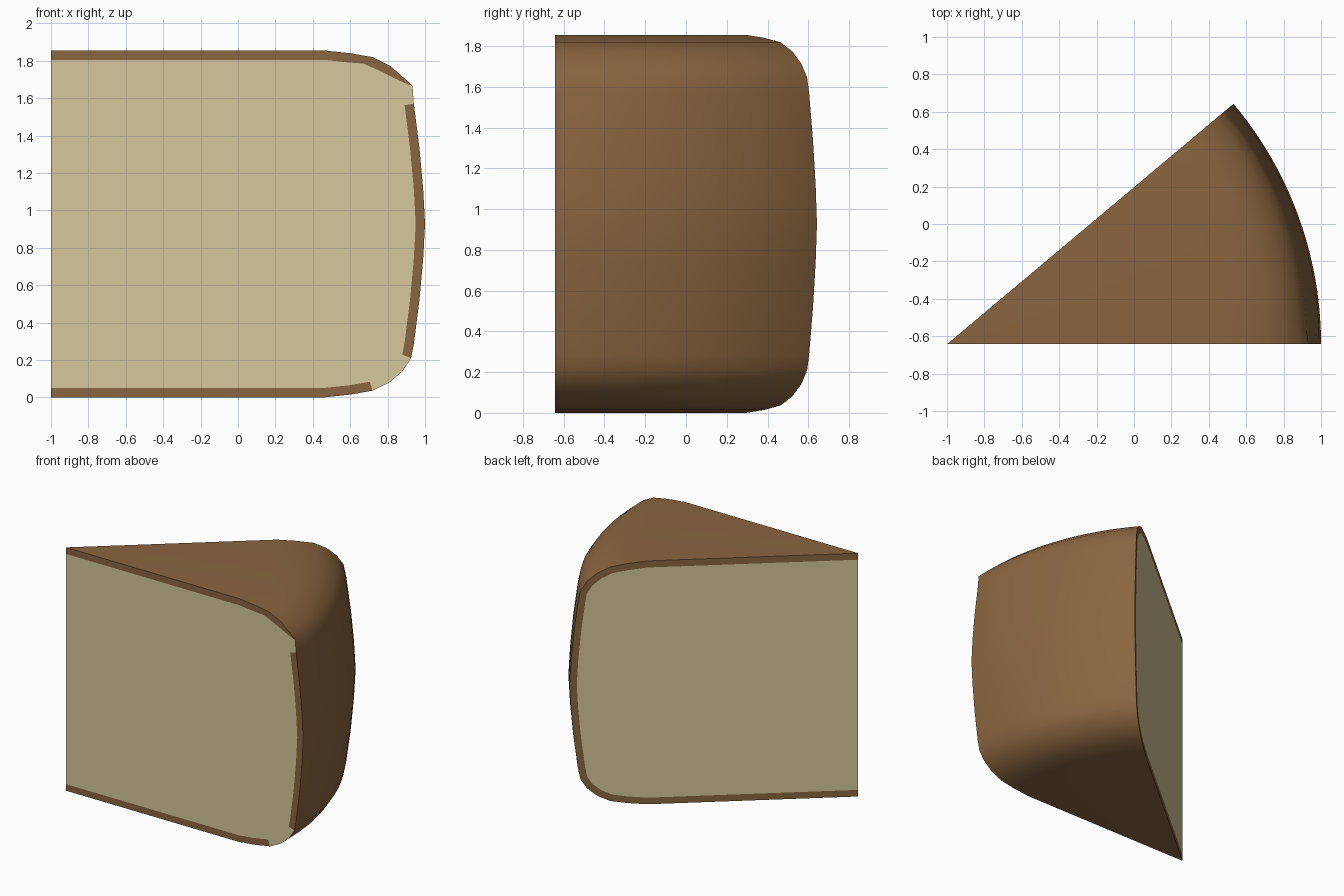
import bpy, bmesh, math
from mathutils import Vector

if "Cube" in bpy.data.objects:
    bpy.data.objects.remove(bpy.data.objects["Cube"])

H = 1.855            # height
ANGLE = math.radians(40)
RIND = 0.05          # rind thickness
STEPS = 20           # segments along the curved rim
Y0 = -math.sin(ANGLE)

# Rounded rim profile (radius, z): lower half, mirrored for the upper half
half = [(0, 0), (1.46, 0), (1.60, 0.015), (1.72, 0.036), (1.81, 0.08), (1.88, 0.14),
        (1.925, 0.21), (1.94, 0.285), (1.97, 0.52), (1.99, 0.74)]
outer = [Vector(p) for p in half] + [Vector((2, H / 2))]
outer += [Vector((r, H - z)) for r, z in reversed(half)]
n = len(outer)

# Inner edge of the rind: the profile moved inwards
inner = []
for i, p in enumerate(outer):
    d1 = (outer[min(i + 1, n - 1)] - outer[min(i, n - 2)]).normalized()
    d0 = (outer[max(i, 1)] - outer[max(i - 1, 0)]).normalized()
    t = (d0 + d1).normalized()
    inner.append(p + Vector((-t.y, t.x)) * RIND)

# Front cut: the rind tapers to a point at the upper corner
front_inner = [p.copy() for p in inner]
front_outer = [p.copy() for p in outer]
top = n - 7
for k, p in enumerate([(1.915, 1.67), (1.84, 1.705), (1.76, 1.745), (1.67, 1.785)]):
    front_inner[top + k] = Vector(p)
front_outer[top] = Vector((1.933, 1.667))
bare = {3, 4, 5, top - 1}     # front cells without rind


def material(name, rgb):
    m = bpy.data.materials.new(name)
    m.diffuse_color = (*rgb, 1)
    m.use_nodes = True
    m.node_tree.nodes["Principled BSDF"].inputs["Base Color"].default_value = m.diffuse_color
    return m


def place(p, a):
    return (p.x * math.cos(a) - 1, p.x * math.sin(a) + Y0, p.y)


bm = bmesh.new()

# Rind: revolve the profile through the wedge angle
columns = []
for s in range(STEPS + 1):
    prof = front_outer if s == 0 else outer
    columns.append([bm.verts.new(place(p, ANGLE * s / STEPS)) for p in prof])
for a, b in zip(columns, columns[1:]):
    for i in range(n - 1):
        f = bm.faces.new((a[i], b[i], b[i + 1], a[i + 1]))
        f.material_index = 0


# Cut sides: a band of rind around the pale cheese
def cut_side(col, edge, angle, gaps):
    ins = [bm.verts.new(place(p, angle)) for p in edge]
    for i in range(n - 1):
        f = bm.faces.new((col[i], col[i + 1], ins[i + 1], ins[i]))
        f.material_index = 1 if i in gaps else 0
    bm.faces.new(ins).material_index = 1


cut_side(columns[0], front_inner, 0, bare)
cut_side(columns[-1], inner, ANGLE, set())

bmesh.ops.remove_doubles(bm, verts=bm.verts, dist=0.0005)
bmesh.ops.recalc_face_normals(bm, faces=bm.faces)

mesh = bpy.data.meshes.new("cheese_wedge")
bm.to_mesh(mesh)
bm.free()
mesh.materials.append(material("brown rind", (0.254, 0.130, 0.050)))
mesh.materials.append(material("pale cheese", (0.68, 0.58, 0.335)))
wedge = bpy.data.objects.new("cheese_wedge", mesh)
bpy.context.collection.objects.link(wedge)
bpy.context.view_layer.objects.active = wedge
wedge.select_set(True)
bpy.ops.object.shade_smooth_by_angle(angle=math.radians(35))
